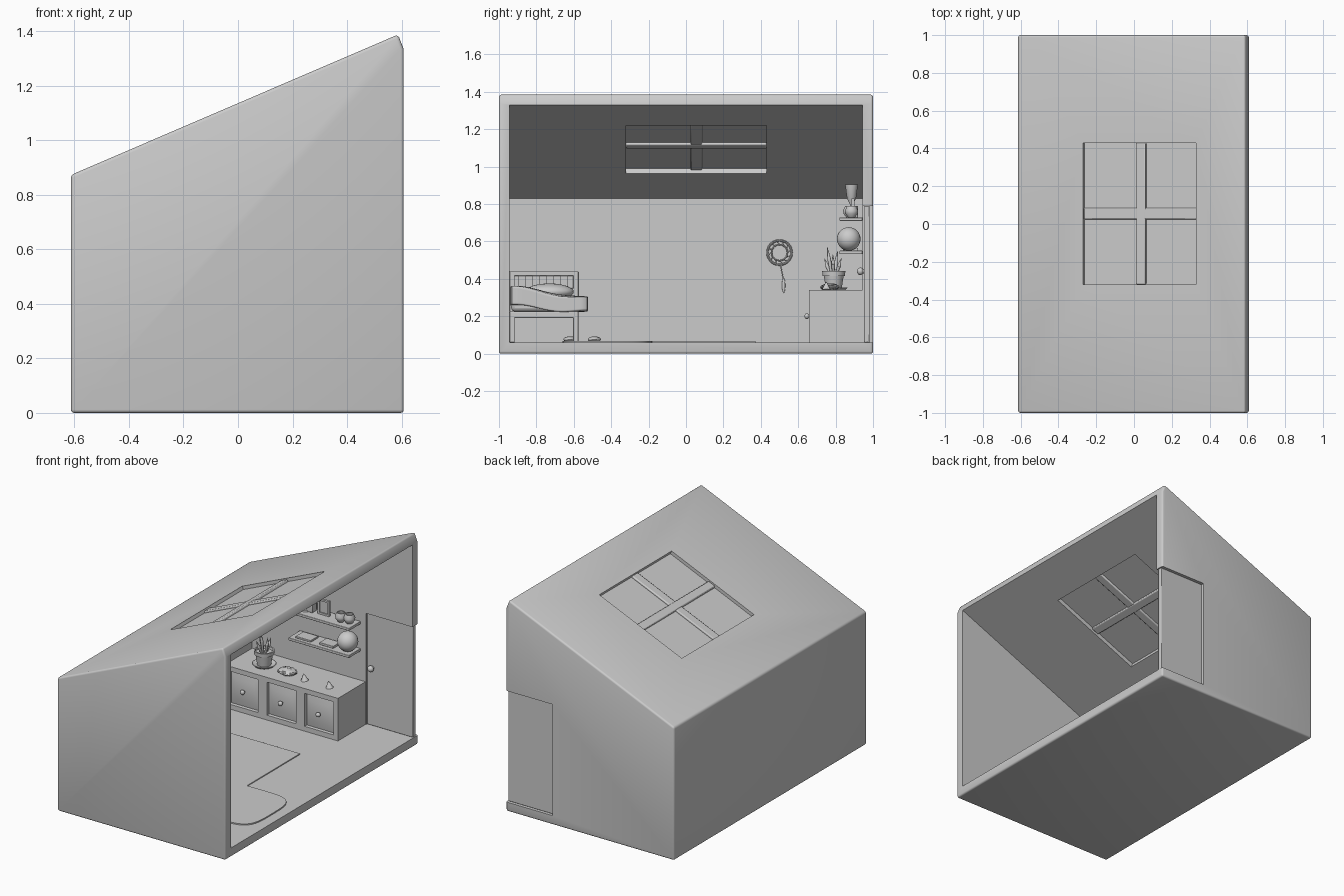
import bpy, bmesh, math, random
from mathutils import Matrix, Vector

if "Cube" in bpy.data.objects:
    bpy.data.objects.remove(bpy.data.objects["Cube"])

random.seed(4)
SLOPE = math.atan(0.429)


def finish(name, bm, bevel=0, seg=2):
    bmesh.ops.recalc_face_normals(bm, faces=bm.faces)
    me = bpy.data.meshes.new(name)
    bm.to_mesh(me)
    bm.free()
    ob = bpy.data.objects.new(name, me)
    bpy.context.collection.objects.link(ob)
    if bevel:
        m = ob.modifiers.new("bevel", 'BEVEL')
        m.width, m.segments, m.limit_method = bevel, seg, 'ANGLE'
    return ob


def box(name, x, y, z, bevel=0.0, tilt=0.0):
    """Box from (min, max) ranges, optionally tilted about its centre on the y axis."""
    bm = bmesh.new()
    bmesh.ops.create_cube(bm, size=1)
    c = Vector([(a + b) / 2 for a, b in (x, y, z)])
    s = [b - a for a, b in (x, y, z)]
    bm.transform(Matrix.Translation(c) @ Matrix.Rotation(tilt, 4, 'Y') @ Matrix.Diagonal((*s, 1)))
    return finish(name, bm, bevel)


def prism(name, pts, y0, y1, bevel=0):
    """XZ profile extruded along y."""
    bm = bmesh.new()
    f = bm.faces.new([bm.verts.new((x, y0, z)) for x, z in pts])
    r = bmesh.ops.extrude_face_region(bm, geom=[f])
    bmesh.ops.translate(bm, vec=(0, y1 - y0, 0), verts=[v for v in r["geom"] if isinstance(v, bmesh.types.BMVert)])
    return finish(name, bm, bevel, 3)


def lathe(name, profile, loc, steps=32):
    bm = bmesh.new()
    vs = [bm.verts.new((r, 0, z)) for r, z in profile]
    es = [bm.edges.new(p) for p in zip(vs, vs[1:])]
    bmesh.ops.spin(bm, geom=vs + es, axis=(0, 0, 1), cent=(0, 0, 0), angle=math.tau, steps=steps)
    bmesh.ops.remove_doubles(bm, verts=bm.verts, dist=1e-5)
    bm.transform(Matrix.Translation(loc))
    return finish(name, bm)


def ball(name, loc, s, rough=0.0):
    bm = bmesh.new()
    bmesh.ops.create_uvsphere(bm, u_segments=24, v_segments=16, radius=1)
    for v in bm.verts:
        v.co *= 1 + random.uniform(-rough, rough)
    bm.transform(Matrix.Translation(loc) @ Matrix.Diagonal((*s, 1)))
    return finish(name, bm)


def rod(name, a, b, r1, r2, seg=12):
    a, b = Vector(a), Vector(b)
    bm = bmesh.new()
    bmesh.ops.create_cone(bm, cap_ends=True, segments=seg, radius1=r1, radius2=r2, depth=(b - a).length)
    bm.transform(Matrix.Translation((a + b) / 2) @ (b - a).to_track_quat('Z', 'Y').to_matrix().to_4x4())
    return finish(name, bm)


def cut(target, cutter):
    m = target.modifiers.new("cut", 'BOOLEAN')
    m.operation, m.object, m.solver = 'DIFFERENCE', cutter, 'EXACT'
    cutter.hide_render = True
    cutters.append(cutter)


# Room shell: sloped prism hollowed from +x, with door and skylight openings
cutters = []
shell = prism("room_shell", [(-.613, 0), (.608, 0), (.608, 1.335), (.587, 1.388), (-.613, .873)], -1, 1, .012)
cut(shell, prism("room_cutter", [(-.557, .06), (.9, .06), (.9, 1.455), (-.557, .83)], -.943, .943))
cut(shell, box("door_cutter", (.27, .9), (.9, 1.1), (.06, .79)))
wx, wy = .04, .055
wz = .873 + .429 * (wx + .613) - .03
cut(shell, box("skylight_cutter", (wx - .326, wx + .326), (wy - .375, wy + .375), (wz - .1, wz + .1), 0, -SLOPE))
bpy.context.view_layer.objects.active = shell
shell.select_set(True)
for m in list(shell.modifiers):
    bpy.ops.object.modifier_apply(modifier=m.name)
for c in cutters:
    bpy.data.objects.remove(c)

# Skylight pane and crossing bars
box("skylight_glass", (wx - .326, wx + .326), (wy - .375, wy + .375), (wz - .006, wz + .006), 0, -SLOPE)
box("skylight_bar_long", (wx - .024, wx + .03), (wy - .375, wy + .375), (wz - .02, wz + .022), .006, -SLOPE)
box("skylight_bar_cross", (wx - .326, wx + .326), (wy - .03, wy + .03), (wz - .018, wz + .018), .006, -SLOPE)

# Door with knob
box("door", (.27, .603), (.952, .982), (.06, .79), .004)
ball("door_knob", (.31, .932, .44), (.02, .018, .02))
rod("door_knob_stem", (.31, .932, .44), (.31, .955, .44), .008, .012)

# Drawer cabinet with sunken panels
bm = bmesh.new()
bmesh.ops.create_cube(bm, size=1)
bm.transform(Matrix.Translation((-.1455, .8, .2)) @ Matrix.Diagonal((.823, .286, .28, 1)))
for x in (-.282, -.008):
    bmesh.ops.bisect_plane(bm, geom=bm.verts[:] + bm.edges[:] + bm.faces[:], plane_co=(x, 0, 0), plane_no=(1, 0, 0))
bm.normal_update()
front = [f for f in bm.faces if f.normal.y < -.9]
for t, d in ((.045, 0), (.003, -.02), (.06, .014)):
    bmesh.ops.inset_individual(bm, faces=front, thickness=t, depth=d)
finish("cabinet", bm)
for x in (-.42, -.145, .129):
    ball("drawer_knob", (x, .646, .2), (.015, .013, .015))
    rod("drawer_knob_stem", (x, .646, .2), (x, .67, .2), .006, .008)

# Wall shelves and their objects
for z in (.532, .71):
    box("shelf", (-.21, .232), (.82, .943), (z, z + .018), .003)
ball("shelf_ball", (.188, .87, .613), (.063, .063, .063))
box("book", (-.17, -.06), (.84, .92), (.55, .562), .002)
box("book", (.0, .1), (.845, .92), (.55, .565), .002)
box("small_block", (-.13, -.07), (.87, .92), (.728, .79), .004)
for i, (x, y) in enumerate(((.135, .875), (.19, .885))):
    lathe("round_cup", [(0, 0), (.018, 0), (.033, .02), (.035, .037), (.025, .06), (.02, .06), (.026, .037), (0, .02)],
          (x, y, .728))
for x in (-.035, .035):
    box("picture_frame_side", (x - .006, x + .006), (.885, .9), (.728, .828))
for z in (.728, .816):
    box("picture_frame_rail", (-.041, .041), (.885, .9), (z, z + .012))
box("picture", (-.035, .035), (.892, .9), (.735, .82))
lathe("goblet", [(0, 0), (.03, 0), (.028, .01), (.008, .02), (.008, .07), (.024, .1), (.034, .175), (.028, .175),
                 (.018, .1), (0, .085)], (-.13, .885, .728))

# Potted plant on a saucer
px, py = -.363, .79
lathe("saucer", [(0, 0), (.06, 0), (.074, .012), (.07, .014), (.055, .006), (0, .006)], (px, py, .34))
lathe("pot", [(0, 0), (.042, 0), (.053, .07), (.06, .07), (.062, .095), (.053, .095), (.051, .08), (0, .08)],
      (px, py, .346))
for dx, dy, h in ((.0, -.035, .14), (.03, -.005, .1), (-.04, .02, .12), (.02, .04, .08), (-.02, -.05, .08)):
    base, mid = Vector((px + dx * .3, py + dy * .3, .42)), Vector((px + dx * .8, py + dy * .7, .42 + h * .6))
    rod("leaf_lower", base, mid, .006, .01)
    rod("leaf_tip", mid, (px + dx, py + dy, .43 + h), .01, .001)

# Trinkets on the cabinet
ball("folded_cloth", (-.18, .77, .356), (.06, .05, .018), .12)
for x in (-.04, .14):
    rod("small_cone", (x, .75, .34), (x - .008, .75, .382), .024, .003, 16)

# Bed: frame, slatted headboard, mattress, pillow
for x0, x1, top in ((-.557, -.53, .44), (.22, .247, .22)):
    for y in (-.943, -.603):
        box("bed_post", (x0, x1), (y, y + .027), (.06, top), .003)
box("bed_base", (-.557, .247), (-.943, -.576), (.19, .225), .004)
box("headboard_rail", (-.557, -.53), (-.943, -.576), (.415, .44), .003)
box("headboard_lower_rail", (-.557, -.53), (-.943, -.576), (.22, .35), .003)
for i in range(4):
    y = -.895 + i * .075
    box("headboard_slat", (-.553, -.534), (y, y + .04), (.33, .42))
box("mattress", (-.53, .24), (-.935, -.585), (.225, .29), .02)
ball("pillow", (-.44, -.73, .33), (.085, .13, .045))

# Draped blanket: wavy slab sagging over the open side of the bed
bm = bmesh.new()
bmesh.ops.create_cube(bm, size=1)
bmesh.ops.subdivide_edges(bm, edges=bm.edges[:], cuts=9, use_grid_fill=True)
for v in bm.verts:
    t = v.co.y + .5
    thick = .105 - .03 * t
    z = .297 - .04 * t * t + .012 * math.sin(t * 6 + 1) + v.co.z * thick
    v.co = (-.06 + v.co.x * .64, -.938 + t * .415, z + .006 * math.sin(v.co.x * 17 + t * 5))
ob = finish("blanket", bm)
ob.modifiers.new("smooth", 'SUBSURF').levels = 1

# Floor rugs and slippers
box("large_rug", (-.45, .19), (-.5, .375), (.058, .066), .002)
bm = bmesh.new()
bmesh.ops.create_circle(bm, cap_ends=True, segments=64, radius=1)
for v in bm.verts:  # superellipse outline
    v.co = [math.copysign(abs(c) ** .5, c) for c in v.co]
r = bmesh.ops.extrude_face_region(bm, geom=bm.faces[:])
bmesh.ops.translate(bm, vec=(0, 0, 1), verts=[v for v in r["geom"] if isinstance(v, bmesh.types.BMVert)])
bm.transform(Matrix.Translation((.3, -.42, .059)) @ Matrix.Diagonal((.24, .24, .009, 1)))
finish("small_rug", bm)
for y in (-.62, -.49):
    ball("slipper", (.08, y, .076), (.06, .035, .016))

# Hanging woven ring on the back wall
c = Vector((-.548, .5, .54))
for i in range(24):
    a = i * math.tau / 24
    b = (i + 1) * math.tau / 24
    on = lambda t, r: c + Vector((0, math.cos(t) * r, math.sin(t) * r))
    rod("ring_segment", on(a, .065), on(b, .065), .006, .006, 8)
    rod("inner_ring_segment", on(a, .043), on(b, .043), .004, .004, 8)
    if i % 2 == 0:
        rod("ring_thread", on(a, .043), on(a + .26, .065), .002, .002, 6)
rod("ring_string", (-.55, .505, .475), (-.55, .52, .4), .0025, .0025, 6)
ball("ring_feather", (-.55, .522, .365), (.005, .009, .04))

# Smooth shading with sharp edges kept
bpy.ops.object.select_all(action='SELECT')
bpy.ops.object.shade_smooth_by_angle(angle=math.radians(35))
